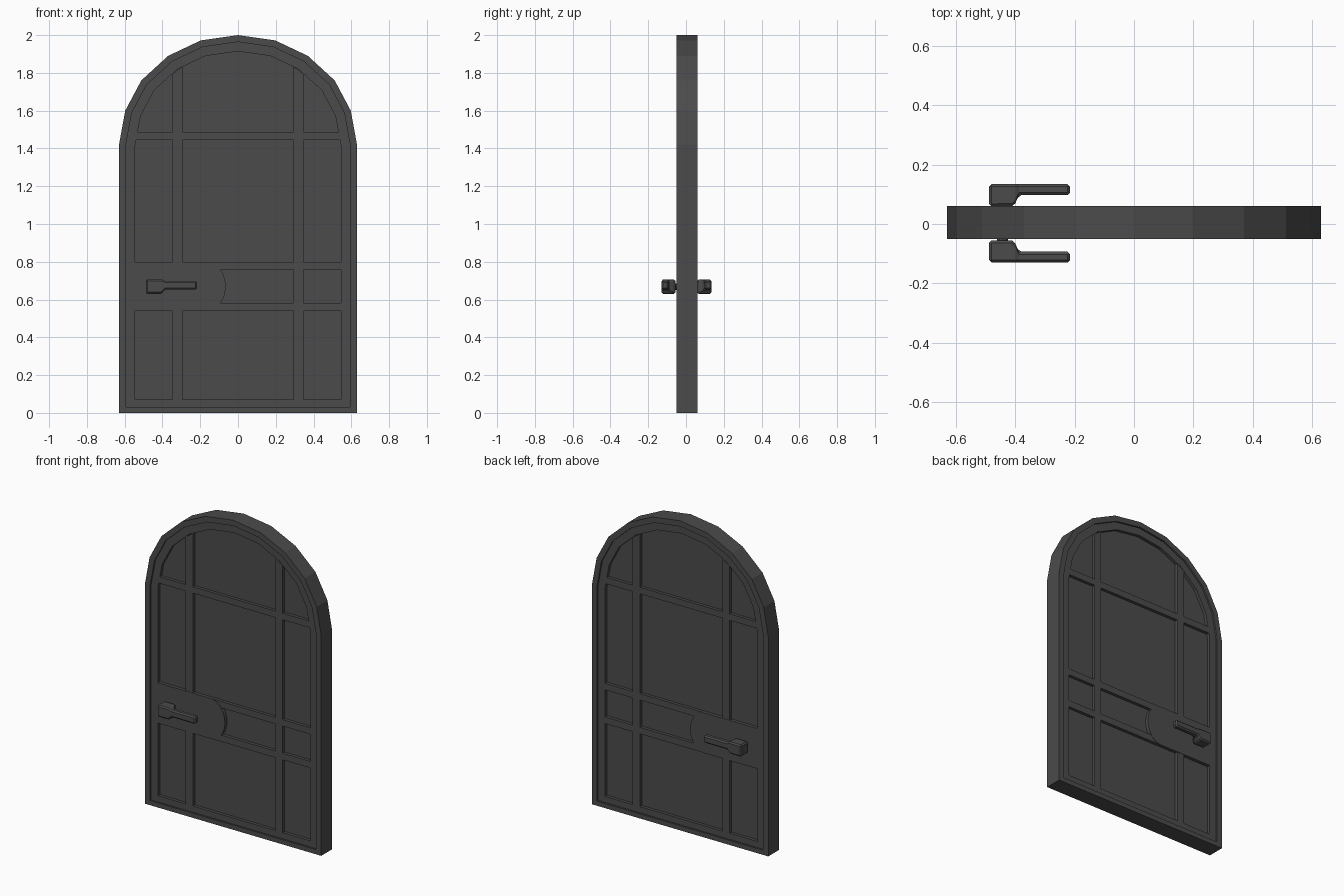
import bpy, bmesh, math
from mathutils import Vector

if "Cube" in bpy.data.objects:
    bpy.data.objects.remove(bpy.data.objects["Cube"])

MID = 0.005                      # middle plane of the leaf in y
RIM, RAIL, PANEL = 0.055, 0.044, 0.024   # half depths of the three levels

mat = bpy.data.materials.new("dark_grey")
mat.diffuse_color = (0.07, 0.07, 0.07, 1)
mat.use_nodes = True
mat.node_tree.nodes["Principled BSDF"].inputs["Base Color"].default_value = mat.diffuse_color


def finish(bm, name):
    bmesh.ops.remove_doubles(bm, verts=bm.verts, dist=1e-5)
    bmesh.ops.recalc_face_normals(bm, faces=bm.faces)
    me = bpy.data.meshes.new(name)
    bm.to_mesh(me)
    bm.free()
    me.materials.append(mat)
    ob = bpy.data.objects.new(name, me)
    bpy.context.collection.objects.link(ob)
    return ob


def loft(loops, name):
    """Skin a row of closed loops and cap both ends."""
    bm = bmesh.new()
    rows = [[bm.verts.new(p) for p in lp] for lp in loops]
    n = len(rows[0])
    for a, b in zip(rows, rows[1:]):
        for i in range(n):
            j = (i + 1) % n
            bm.faces.new((a[i], a[j], b[j], b[i]))
    bm.faces.new(rows[0])
    bm.faces.new(rows[-1])
    return finish(bm, name)


def prism(pts, y0, y1, name):
    return loft([[(x, y, z) for x, z in pts] for y in (y0, y1)], name)


def inset(pts, d, floor):
    """Mitred inward offset of a counter-clockwise outline."""
    out = []
    n = len(pts)
    for i in range(n):
        p, a, b = (Vector(pts[k % n]) for k in (i, i - 1, i + 1))
        e, f = (p - a).normalized(), (b - p).normalized()
        n1, n2 = Vector((-e.y, e.x)), Vector((-f.y, f.x))
        q = p + (n1 + n2) * d / (1 + n1.dot(n2))
        out.append((q.x, floor if p.y == 0 else q.y))
    return out


# Arched outline
half = [(0.63, 0), (0.63, 1.42), (0.597, 1.60), (0.512, 1.76), (0.37, 1.89), (0.197, 1.972)]
outer = half + [(0, 2.0)] + [(-x, z) for x, z in reversed(half)]
ring1 = inset(outer, 0.036, 0.03)
ring2 = inset(outer, 0.085, 0.07)

# Leaf with rim, inner frame step and sunk panel on both faces
steps = [(ring2, PANEL), (ring2, RAIL), (ring1, RAIL), (ring1, RIM), (outer, RIM)]
levels = [(o, -d) for o, d in steps] + [(o, d) for o, d in reversed(steps)]
loft([[(x, MID + d, z) for x, z in o] for o, d in levels], "door_leaf")


def arch_z(x):
    x = abs(x)
    pts = ring2[1:7]
    for (xa, za), (xb, zb) in zip(pts, pts[1:]):
        if xb <= x <= xa:
            return za + (zb - za) * (xa - x) / (xa - xb)
    return pts[-1][1]


W = 0.545
for s, side in ((-1, "front"), (1, "back")):
    base, top = MID + s * (PANEL - 0.002), MID + s * RAIL

    # Vertical bars, cut to the arch
    for c in (-0.321, 0.321):
        a, b = c - 0.026, c + 0.026
        prism([(a, 0.07), (b, 0.07), (b, arch_z(b)), (a, arch_z(a))], base, top,
              side + "_vertical_bar")

    # Horizontal bars
    for z0, z1, w in ((0.54, 0.583, W), (0.758, 0.80, W), (1.445, 1.487, W)):
        prism([(-w, z0), (w, z0), (w, z1), (-w, z1)], base, top, side + "_horizontal_bar")

    # Lock plate with a rounded inner end
    arc = [(-0.165 + 0.1 * math.cos(t), 0.67 + 0.13 * math.sin(t))
           for t in (math.pi * (k / 12 - 0.5) for k in range(13))]
    prism([(-W, 0.54)] + arc + [(-W, 0.80)], base, top + s * 0.002, side + "_lock_plate")

    # Lever handle: thick grip block stepping down to a slim lever
    sections = [(-0.488, 0.057, 0.630, 0.706), (-0.412, 0.057, 0.630, 0.706),
                (-0.400, 0.068, 0.636, 0.705), (-0.388, 0.095, 0.652, 0.699),
                (-0.216, 0.095, 0.652, 0.699)]
    far = 0.002 + s * 0.132
    handle = loft([[(x, 0.002 + s * y, za), (x, far, za), (x, far, zb), (x, 0.002 + s * y, zb)]
                   for x, y, za, zb in sections], side + "_handle")
    bev = handle.modifiers.new("bevel", "BEVEL")
    bev.width, bev.segments = 0.008, 1
    bev.limit_method, bev.angle_limit = "ANGLE", math.radians(50)

    # Short spindle joining handle and plate
    neck = [(-0.443 + 0.018 * math.cos(k * math.pi / 4), 0.668 + 0.018 * math.sin(k * math.pi / 4))
            for k in range(8)]
    prism(neck, top, 0.002 + s * 0.06, side + "_spindle")
